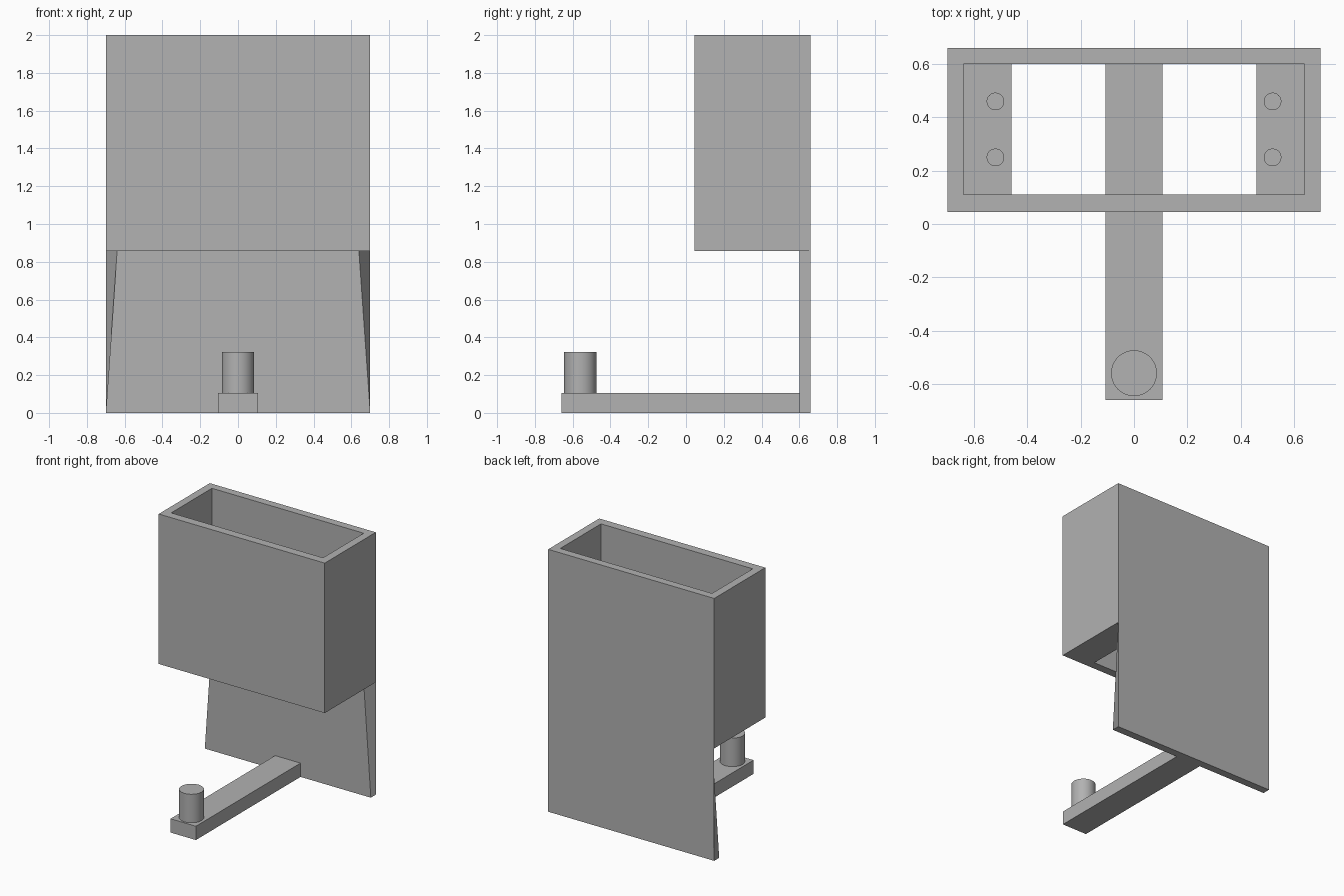
import bpy
import bmesh
from mathutils import Matrix

cube = bpy.data.objects.get("Cube")
if cube:
    bpy.data.objects.remove(cube, do_unlink=True)

GREY = (0.445, 0.445, 0.445, 1.0)
mat = bpy.data.materials.new("plain grey")
mat.use_nodes = True
mat.diffuse_color = GREY
mat.node_tree.nodes["Principled BSDF"].inputs["Base Color"].default_value = GREY


def finish(name, bm):
    bmesh.ops.recalc_face_normals(bm, faces=bm.faces)
    mesh = bpy.data.meshes.new(name)
    bm.to_mesh(mesh)
    bm.free()
    mesh.materials.append(mat)
    obj = bpy.data.objects.new(name, mesh)
    bpy.context.collection.objects.link(obj)
    return obj


def box(name, x, y, z):
    """Box from three (low, high) ranges."""
    bm = bmesh.new()
    bmesh.ops.create_cube(bm, size=1)
    for v in bm.verts:
        for i, (lo, hi) in enumerate((x, y, z)):
            v.co[i] = hi if v.co[i] > 0 else lo
    return finish(name, bm)


def cylinder(name, x, y, z, radius):
    bm = bmesh.new()
    bmesh.ops.create_cone(bm, cap_ends=True, segments=48, radius1=radius,
                          radius2=radius, depth=z[1] - z[0],
                          matrix=Matrix.Translation((x, y, sum(z) / 2)))
    obj = finish(name, bm)
    bpy.ops.object.select_all(action="DESELECT")
    obj.select_set(True)
    bpy.context.view_layer.objects.active = obj
    bpy.ops.object.shade_smooth_by_angle()


W, T = 0.70, 0.06          # half width, wall thickness
FRONT, BACK = 0.045, 0.66
BASE, TOP = 0.857, 2.0
INNER_Y = (FRONT + T + 0.005, BACK - T)

# Open sleeve: rectangular ring extruded upward, standing on the tall back plate
bm = bmesh.new()
rings = []
for x, y0, y1 in ((W, FRONT, BACK), (W - T, *INNER_Y)):
    corners = ((-x, y0), (x, y0), (x, y1), (-x, y1))
    rings.append([bm.verts.new((*c, BASE)) for c in corners])
outer, inner = rings
ring = [bm.faces.new((outer[i], outer[(i + 1) % 4], inner[(i + 1) % 4], inner[i]))
        for i in range(4)]
up = bmesh.ops.extrude_face_region(bm, geom=ring, use_keep_orig=True)["geom"]
bmesh.ops.translate(bm, vec=(0, 0, TOP - BASE),
                    verts=[g for g in up if isinstance(g, bmesh.types.BMVert)])

# Back plate continues below the sleeve: extrude the back strip of the ring down
down = bmesh.ops.extrude_face_region(bm, geom=[ring[2]])["geom"]
for v in [g for g in down if isinstance(g, bmesh.types.BMVert)]:
    v.co.x = W if v.co.x > 0 else -W
    v.co.z = 0
finish("sleeve_and_back_plate", bm)

# Inner ledges at the bottom of the sleeve, each with two small pins
for side, name in ((1, "left"), (-1, "right")):
    xs = sorted((side * 0.46, side * (W - T)))
    box(f"{name}_ledge", xs, INNER_Y, (BASE, BASE + T))
    for end, y in (("front", 0.25), ("back", 0.46)):
        cylinder(f"{name}_{end}_pin", side * 0.52, y, (BASE + T, BASE + 0.16), 0.033)

# Forward arm with an upright peg near its tip
box("arm", (-0.107, 0.107), (-0.66, INNER_Y[1]), (0, 0.105))
cylinder("peg", 0, -0.56, (0.105, 0.322), 0.086)
